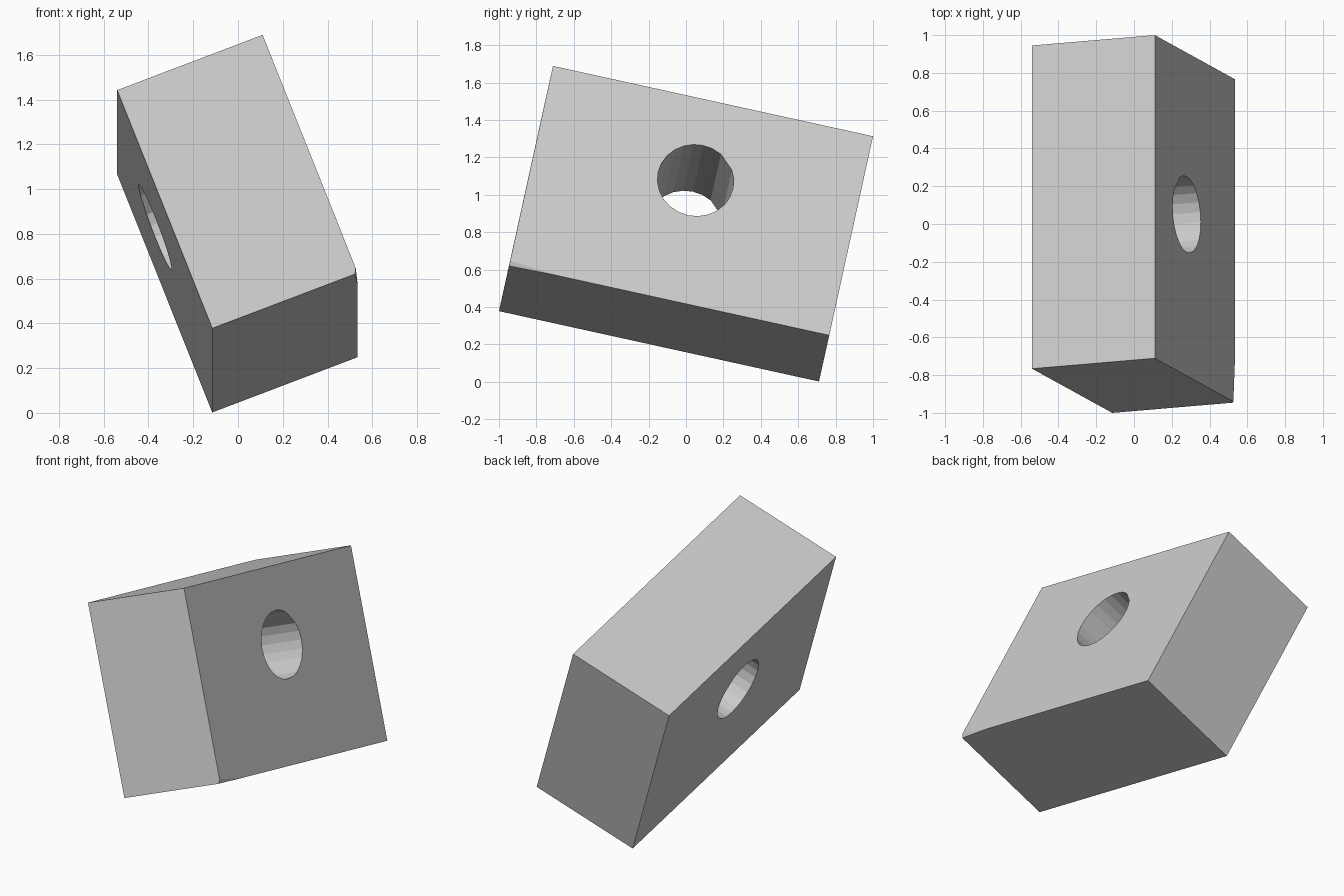
import bpy, bmesh, math
from mathutils import Vector

if "Cube" in bpy.data.objects:
    bpy.data.objects.remove(bpy.data.objects["Cube"])

# Block frame: one corner plus three perpendicular edge directions
P0 = Vector((-0.115, -1.0, 0.378))
A = Vector((0, 1.711, -0.376))
B = Vector((0.65, 0.055, 0.247))
C = Vector((-0.425, 0.234, 1.064))
a, b, c = A.normalized(), B.normalized(), C.normalized()


def make(name, bm):
    bmesh.ops.recalc_face_normals(bm, faces=bm.faces)
    me = bpy.data.meshes.new(name)
    bm.to_mesh(me)
    bm.free()
    ob = bpy.data.objects.new(name, me)
    bpy.context.collection.objects.link(ob)
    return ob


# Tilted block with one chipped corner
bm = bmesh.new()
pts = [P0 + A * i + B * j + C * k for i in (0, 1) for j in (0, 1) for k in (0, 1)
       if (i, j, k) != (0, 1, 0)]
corner = P0 + B
pts += [corner + a * 0.245, corner - b * 0.013, corner + c * 0.025]
bmesh.ops.convex_hull(bm, input=[bm.verts.new(p) for p in pts])
bmesh.ops.dissolve_limit(bm, angle_limit=math.radians(1), verts=bm.verts, edges=bm.edges)
block = make("block", bm)

# Round through-hole cutter, with one wide flat side
bm = bmesh.new()
N, R = 24, 0.205
centre = P0 + A * 0.5 + C * 0.602
ring = []
for i in range(N):
    if i == 3:
        continue
    t = 2 * math.pi * i / N
    ring.append(bm.verts.new(centre - B * 0.2 + (a * math.cos(t) + c * math.sin(t)) * R))
base = bm.faces.new(ring)
ext = bmesh.ops.extrude_face_region(bm, geom=[base], use_keep_orig=True)
bmesh.ops.translate(bm, vec=B * 1.4, verts=[v for v in ext["geom"] if isinstance(v, bmesh.types.BMVert)])
cutter = make("hole_cutter", bm)
cutter.hide_render = True
cutter.hide_viewport = True

mod = block.modifiers.new("hole", 'BOOLEAN')
mod.operation = 'DIFFERENCE'
mod.solver = 'EXACT'
mod.object = cutter
